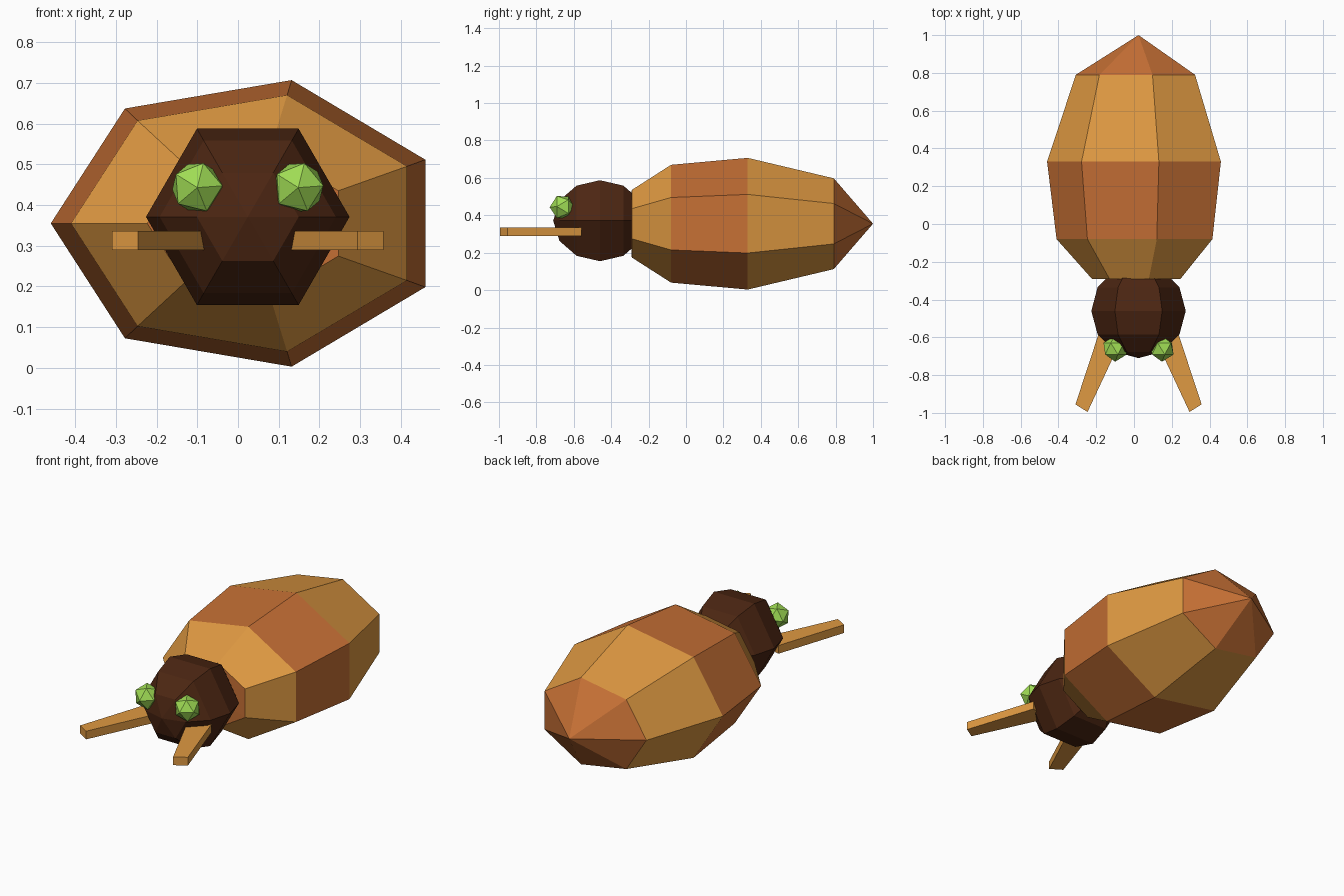
import bpy, bmesh, math
from mathutils import Matrix

if "Cube" in bpy.data.objects:
    bpy.data.objects.remove(bpy.data.objects["Cube"], do_unlink=True)

MID = 0.024  # x of the symmetry plane


def material(name, color):
    m = bpy.data.materials.new(name)
    m.use_nodes = True
    m.diffuse_color = (*color, 1)
    m.node_tree.nodes["Principled BSDF"].inputs["Base Color"].default_value = (*color, 1)
    return m


tan = material("tan", (0.74, 0.32, 0.054))
orange = material("orange brown", (0.56, 0.16, 0.035))
brown = material("dark brown", (0.072, 0.019, 0.006))
green = material("eye green", (0.35, 0.72, 0.09))


def finish(name, bm, mats):
    bmesh.ops.recalc_face_normals(bm, faces=bm.faces)
    mesh = bpy.data.meshes.new(name)
    bm.to_mesh(mesh)
    bm.free()
    for m in mats:
        mesh.materials.append(m)
    obj = bpy.data.objects.new(name, mesh)
    bpy.context.collection.objects.link(obj)
    return obj


def lathe(name, sides, start, z, front, rings, back, mats):
    """Rings (y, rx, rz) around the y axis, closed by a pole at each end;
    the bands take the materials in turn."""
    bm = bmesh.new()
    first, last = (bm.verts.new((MID, y, z)) for y in (front, back))
    loops = []
    for y, rx, rz in rings:
        angles = [start + math.tau * i / sides for i in range(sides)]
        loops.append([bm.verts.new((MID + rx * math.cos(a), y, z + rz * math.sin(a)))
                      for a in angles])
    bands = [[first] * sides] + loops + [[last] * sides]
    for k, (a, b) in enumerate(zip(bands, bands[1:])):
        for i in range(sides):
            j = (i + 1) % sides
            corners = dict.fromkeys((a[i], a[j], b[j], b[i]))
            bm.faces.new(list(corners)).material_index = k % len(mats)
    return finish(name, bm, mats)


# Striped abdomen
lathe("abdomen", 7, math.pi, 0.355, -0.295,
      [(-0.29, 0.247, 0.185), (-0.08, 0.434, 0.323),
       (0.33, 0.484, 0.361), (0.79, 0.332, 0.249)], 1.0, [orange, tan])

# Head: six-sided ball
R, HY = 0.25, -0.46
steps = [math.pi * k / 6 for k in range(1, 6)]
lathe("head", 6, 0, 0.371, HY - R,
      [(HY - R * math.cos(t), R * math.sin(t), R * math.sin(t)) for t in steps],
      HY + R, [brown])

for side, s in (("right", -1), ("left", 1)):
    # Faceted eye with one corner pointing forward
    bm = bmesh.new()
    bmesh.ops.create_icosphere(bm, subdivisions=1, radius=0.069)
    spin = Matrix.Rotation(math.radians(4), 4, "Z")
    tip = Matrix.Rotation(math.radians(90), 4, "X")
    place = Matrix.Translation((MID + s * 0.124, -0.66, 0.443))
    bm.transform(place @ tip @ spin)
    finish(side + "_eye", bm, [green])

    # Tapered flat mandible
    bm = bmesh.new()
    outline = [(0.334, -0.955), (0.270, -0.995), (0.085, -0.6), (0.204, -0.56)]
    base = bm.faces.new([bm.verts.new((MID + s * x, y, 0.29)) for x, y in outline])
    out = bmesh.ops.extrude_face_region(bm, geom=[base])
    top = [v for v in out["geom"] if isinstance(v, bmesh.types.BMVert)]
    bmesh.ops.translate(bm, verts=top, vec=(0, 0, 0.046))
    finish(side + "_mandible", bm, [tan])
